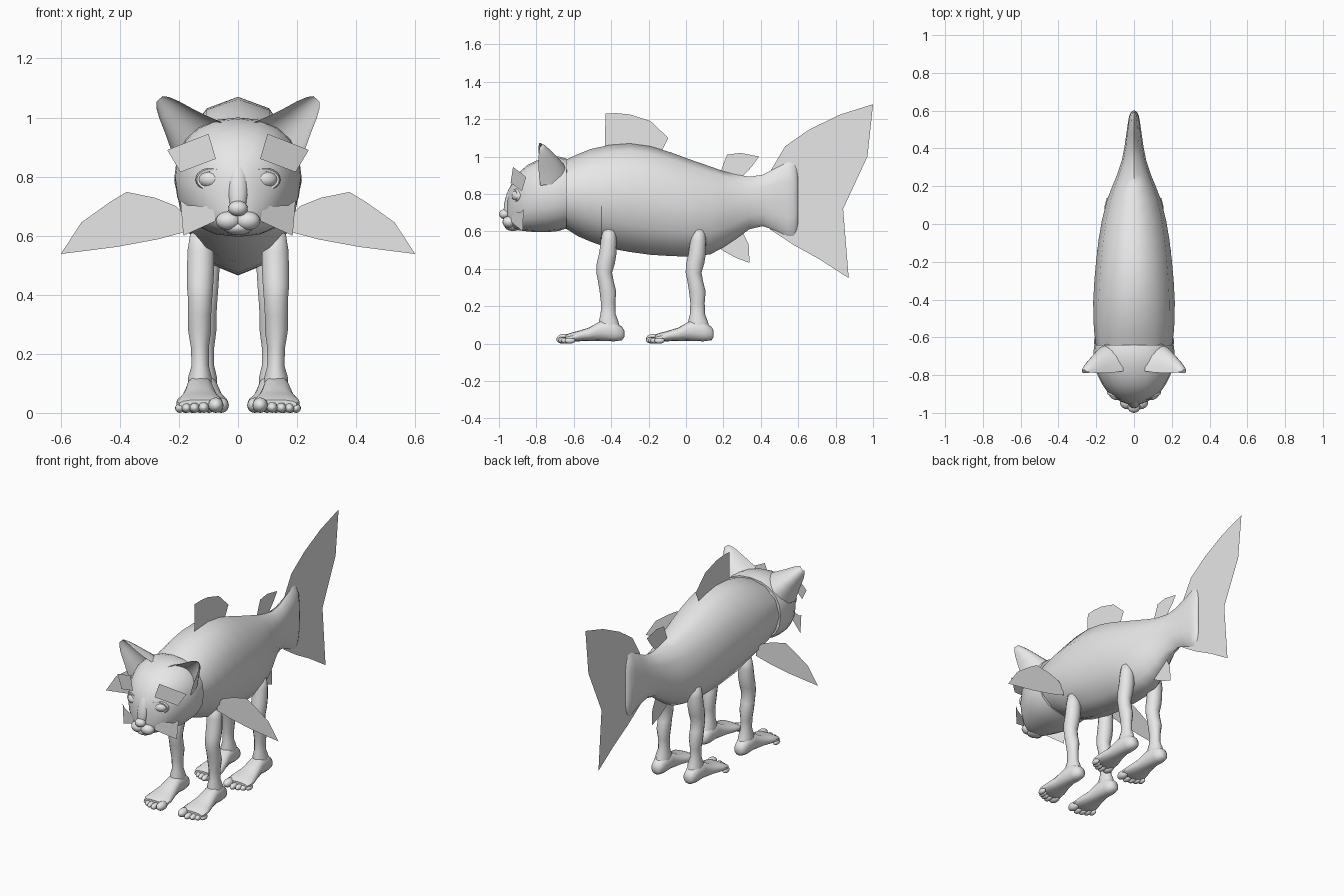
import bpy, bmesh, math
from mathutils import Matrix, Vector

if "Cube" in bpy.data.objects:
    bpy.data.objects.remove(bpy.data.objects["Cube"])

grey = bpy.data.materials.new("plain_grey")
grey.diffuse_color = (0.8, 0.8, 0.8, 1)
grey.use_nodes = True
grey.node_tree.nodes["Principled BSDF"].inputs["Base Color"].default_value = grey.diffuse_color


def finish(name, bm, smooth=True):
    """Turn a bmesh into a named, coloured object."""
    bmesh.ops.recalc_face_normals(bm, faces=bm.faces[:])
    me = bpy.data.meshes.new(name)
    bm.to_mesh(me)
    bm.free()
    me.materials.append(grey)
    ob = bpy.data.objects.new(name, me)
    bpy.context.collection.objects.link(ob)
    if smooth:
        bpy.ops.object.select_all(action='DESELECT')
        ob.select_set(True)
        bpy.context.view_layer.objects.active = ob
        bpy.ops.object.shade_smooth_by_angle(angle=math.radians(50))
    return ob


def loft(bm, rings):
    """Skin a list of equal-length point rings and cap both ends."""
    vs = [[bm.verts.new(p) for p in r] for r in rings]
    n = len(vs[0])
    for a, b in zip(vs, vs[1:]):
        for i in range(n):
            j = (i + 1) % n
            bm.faces.new((a[i], a[j], b[j], b[i]))
    bm.faces.new(vs[0])
    bm.faces.new(vs[-1])


def unit_ring(n, power=2.0):
    """Superellipse points starting at the top."""
    out = []
    for i in range(n):
        a = 2 * math.pi * i / n
        c, s = math.sin(a), math.cos(a)
        out.append((math.copysign(abs(c) ** (2 / power), c),
                    math.copysign(abs(s) ** (2 / power), s)))
    return out


def loft_y(bm, stations, n, power=2.0, xc=0.0):
    """Stations are (y, bottom, top, half width)."""
    loft(bm, [[(xc + u * w, y, (b + t) / 2 + v * (t - b) / 2)
               for u, v in unit_ring(n, power)] for y, b, t, w in stations])


def ball(bm, c, r, rot=0.0):
    m = Matrix.Translation(c) @ Matrix.Rotation(rot, 4, 'X') @ Matrix.Diagonal((*r, 1))
    bmesh.ops.create_uvsphere(bm, u_segments=16, v_segments=10, radius=1, matrix=m)


def plate(name, pts):
    bm = bmesh.new()
    bm.faces.new([bm.verts.new(p) for p in pts])
    return finish(name, bm, False)


# Fish body, pinched before the flat upright tail stem
bm = bmesh.new()
loft_y(bm, [
    (-.65, .62, .98, .2), (-.58, .575, 1.012, .21), (-.51, .545, 1.04, .215),
    (-.41, .51, 1.062, .216), (-.3, .49, 1.07, .21), (-.19, .475, 1.055, .2),
    (-.08, .468, 1.022, .187), (.02, .465, .985, .17), (.13, .477, .947, .142),
    (.2, .515, .922, .115), (.26, .555, .905, .09), (.34, .612, .892, .064),
    (.41, .628, .903, .05), (.48, .604, .938, .04), (.545, .574, .97, .031),
    (.575, .575, .965, .025), (.592, .61, .93, .016), (.6, .65, .88, .006)], 12)
finish("fish_body", bm)

# Cat head
bm = bmesh.new()
loft_y(bm, [
    (-.64, .615, .99, .21), (-.68, .602, 1.0, .215), (-.74, .596, .995, .212),
    (-.8, .596, .978, .193), (-.85, .6, .953, .168), (-.89, .605, .918, .14),
    (-.92, .61, .878, .106), (-.942, .62, .835, .066), (-.955, .64, .79, .03)],
    20, 2.3)
finish("head", bm)

# Muzzle, chin, nose and bridge
bm = bmesh.new()
for s in (-1, 1):
    ball(bm, (s * .033, -.945, .65), (.042, .036, .032))
ball(bm, (0, -.925, .628), (.05, .045, .026))
ball(bm, (0, -.97, .692), (.033, .03, .026))
ball(bm, (0, -.935, .765), (.036, .033, .1), math.radians(-14))
finish("muzzle", bm)

for s, side in ((-1, "left"), (1, "right")):
    # Eye with a raised almond lid
    bm = bmesh.new()
    ball(bm, (s * .087, -.897, .79), (.047, .036, .031))
    finish(side + "_eye", bm)
    bm = bmesh.new()
    rings = []
    for i in range(20):
        a = 2 * math.pi * i / 20
        ca, sa = math.cos(a), math.sin(a)
        rings.append([bm.verts.new((
            s * (.087 + ca * (.048 + .009 * math.cos(b))),
            -.912 + .02 * ca + .012 * math.sin(b),
            .79 + sa * (.032 + .009 * math.cos(b))))
            for b in (k * math.pi / 3 for k in range(6))])
    for i in range(20):
        p, q = rings[i], rings[(i + 1) % 20]
        for k in range(6):
            bm.faces.new((p[k], p[(k + 1) % 6], q[(k + 1) % 6], q[k]))
    finish(side + "_eyelid", bm)

    # Cupped ear, open to the front
    bm = bmesh.new()
    base, tip = Vector((.135, -.715, .915)), Vector((.266, -.775, 1.063))
    across = Vector((.75, 0, -.66))
    rings = []
    for t, w, d in ((0, .105, .085), (.25, .082, .075), (.5, .062, .058),
                    (.75, .044, .038), (.92, .028, .02), (1, .014, .008)):
        c = base.lerp(tip, t)
        ring = []
        for i in range(20):
            a = 2 * math.pi * i / 20
            h = math.sin(a)
            depth = d * (-.75 + (1.75 * h if h > 0 else -1.1 * h))
            p = c + across * w * math.cos(a) + Vector((0, depth, 0))
            ring.append((s * p.x, p.y, p.z))
        rings.append(ring)
    loft(bm, rings)
    finish(side + "_ear", bm)

    # Flat whisker plates on brow and cheek
    plate(side + "_brow_whiskers", [(s * x, -.975 + .5 * x, z) for x, z in
          ((.24, .89), (.1, .945), (.075, .86), (.195, .815))])
    plate(side + "_cheek_whiskers", [(s * x, -.975 + .55 * x, z) for x, z in
          ((.195, .72), (.17, .702), (.085, .7), (.075, .65), (.185, .6))])

    # Side fin
    plate(side + "_side_fin", [(s * x, -.45 - .01 * x, z) for x, z in
          ((.17, .66), (.21, .7), (.28, .728), (.377, .748), (.435, .713),
           (.53, .645), (.6, .538), (.41, .562), (.27, .588), (.17, .615))])

    # Human legs and feet
    for dx, dy, pos in ((0, 0, "front"), (-.018, .478, "rear")):
        bm = bmesh.new()
        rings = []
        for z, y0, y1, x0, x1 in (
                (.62, -.42, -.4, .115, .14), (.605, -.445, -.377, .092, .163),
                (.55, -.455, -.37, .08, .172), (.48, -.465, -.372, .08, .174),
                (.43, -.477, -.38, .083, .174), (.38, -.48, -.395, .087, .17),
                (.33, -.47, -.386, .09, .17), (.28, -.462, -.373, .09, .17),
                (.22, -.455, -.378, .098, .16), (.16, -.456, -.377, .098, .158),
                (.12, -.466, -.362, .088, .17), (.06, -.47, -.345, .09, .168)):
            rings.append([(s * (dx + (x0 + x1) / 2 + u * (x1 - x0) / 2),
                           dy + (y0 + y1) / 2 + v * (y1 - y0) / 2, z)
                          for u, v in unit_ring(14)])
        loft(bm, rings)
        finish(f"{pos}_{side}_leg", bm)

        bm = bmesh.new()
        loft_y(bm, [(y + dy, b, t, w) for y, b, t, w in (
            (-.33, .035, .07, .015), (-.342, .018, .09, .034),
            (-.385, .012, .12, .045), (-.45, .015, .125, .047),
            (-.52, .015, .085, .06), (-.58, .012, .067, .076),
            (-.625, .01, .055, .08), (-.645, .016, .044, .07))],
            14, 2.3, s * (.13 + dx))
        for x, y, r, ln in ((.075, -.65, .026, .042), (.116, -.658, .018, .034),
                            (.147, -.65, .017, .032), (.174, -.638, .016, .03),
                            (.197, -.62, .016, .028)):
            ball(bm, (s * (x + dx), y + dy, r), (r, ln, r))
        finish(f"{pos}_{side}_foot", bm)

# Fins on the centre line
fins = {
    "back_fin": ((-.435, 1.03), (-.43, 1.23), (-.37, 1.232), (-.3, 1.225),
                 (-.19, 1.19), (-.095, 1.1), (-.13, 1.03)),
    "small_back_fin": ((.18, .9), (.2, .96), (.22, 1.01), (.29, 1.02),
                       (.39, 1.0), (.355, .95), (.29, .88)),
    "belly_fin": ((.15, .53), (.21, .49), (.27, .457), (.34, .432),
                  (.335, .53), (.3, .6), (.2, .6)),
    "tail_fin": ((.45, .92), (.53, 1.055), (.66, 1.145), (.825, 1.225),
                 (1, 1.28), (.97, 1.0), (.84, .72), (.87, .35),
                 (.715, .45), (.58, .525), (.45, .61)),
}
for name, pts in fins.items():
    plate(name, [(0, y, z) for y, z in pts])
